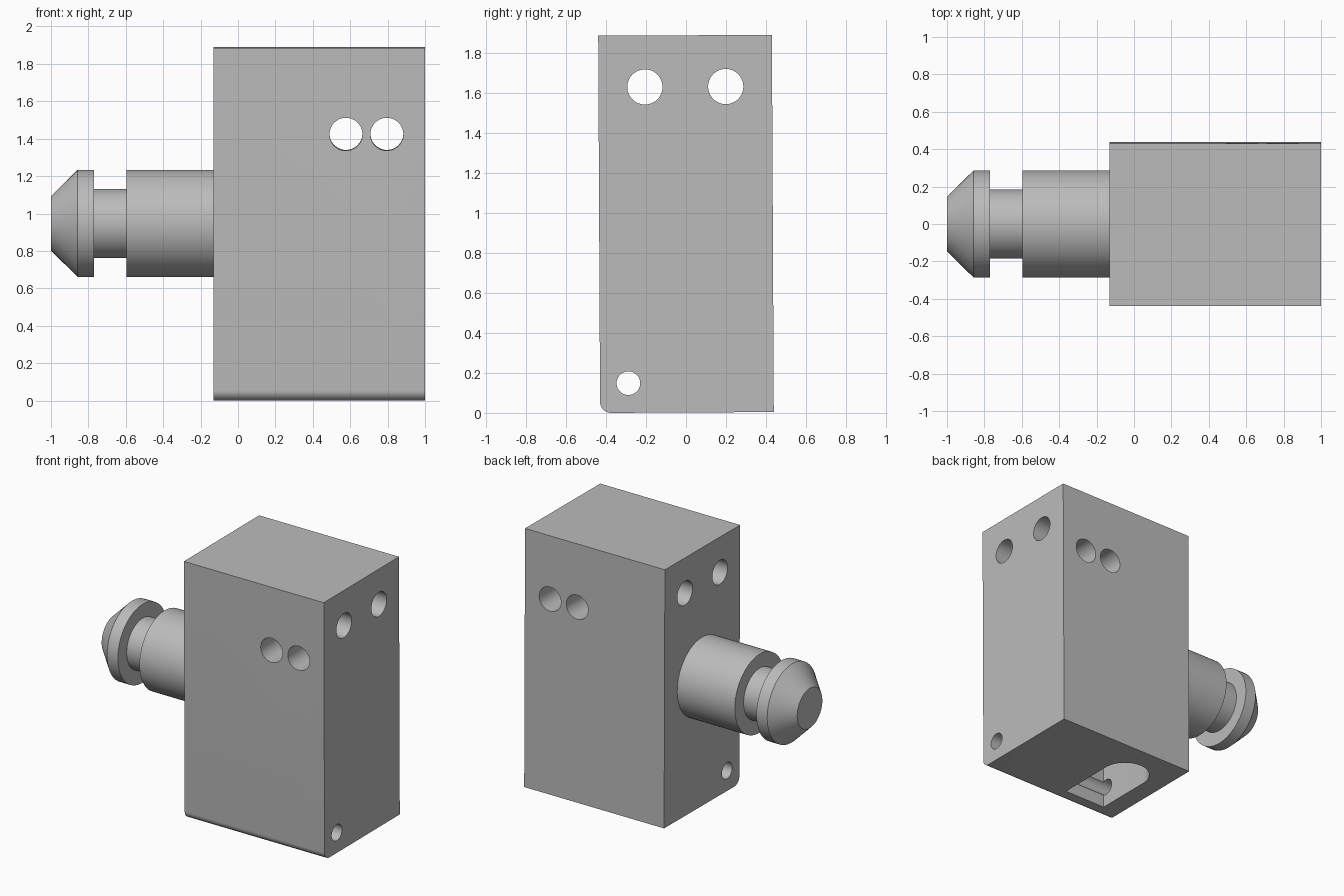
import bpy, bmesh, math
from mathutils import Matrix, Vector

cube = bpy.data.objects.get("Cube")
if cube:
    bpy.data.objects.remove(cube, do_unlink=True)

grey = bpy.data.materials.new("plain grey")
grey.use_nodes = True
colour = (0.5, 0.5, 0.5, 1)
grey.diffuse_color = colour
grey.node_tree.nodes["Principled BSDF"].inputs["Base Color"].default_value = colour

HALF_Y, HEIGHT, LEFT, RIGHT = 0.434, 1.885, -0.13, 1.0
AXIS_Z = 0.945
TILT = (Matrix.Translation((0, 0, AXIS_Z + 0.002)) @ Matrix.Rotation(0.005, 4, "X")
        @ Matrix.Translation((0, 0, -AXIS_Z)))


def make_object(name, bm):
    bmesh.ops.recalc_face_normals(bm, faces=bm.faces)
    mesh = bpy.data.meshes.new(name)
    bm.to_mesh(mesh)
    bm.free()
    mesh.materials.append(grey)
    obj = bpy.data.objects.new(name, mesh)
    bpy.context.collection.objects.link(obj)
    return obj


def prism(name, outline, offset):
    """Extrude a closed outline of points along an offset."""
    bm = bmesh.new()
    face = bm.faces.new([bm.verts.new(p) for p in outline])
    new = bmesh.ops.extrude_face_region(bm, geom=[face])["geom"]
    verts = [v for v in new if isinstance(v, bmesh.types.BMVert)]
    bmesh.ops.translate(bm, verts=verts, vec=offset)
    return make_object(name, bm)


def arc(cx, cy, r, start, end, steps):
    angles = [math.radians(start + (end - start) * i / steps) for i in range(steps + 1)]
    return [(cx + r * math.cos(a), cy + r * math.sin(a)) for a in angles]


def cut(target, cutter):
    mod = target.modifiers.new("cut", "BOOLEAN")
    mod.operation = "DIFFERENCE"
    mod.solver = "EXACT"
    mod.object = cutter
    bpy.context.view_layer.objects.active = target
    bpy.ops.object.modifier_apply(modifier=mod.name)
    bpy.data.objects.remove(cutter, do_unlink=True)


def finish(obj):
    obj.data.transform(TILT)
    bpy.ops.object.select_all(action="DESELECT")
    obj.select_set(True)
    bpy.context.view_layer.objects.active = obj
    bpy.ops.object.shade_smooth_by_angle(angle=math.radians(30))


# Block with a rounded lower front edge
R = 0.055
side = arc(R - HALF_Y, R, R, 180, 270, 10)
side += [(HALF_Y, 0), (HALF_Y, HEIGHT), (-HALF_Y, HEIGHT)]
block = prism("block", [(LEFT, y, z) for y, z in side], (RIGHT - LEFT, 0, 0))

# Bottom pocket: square at the front, round at the back
slot_x, slot_r = 0.18, 0.17
slot = arc(slot_x, 0.11, slot_r, 0, 180, 32)
slot += [(slot_x - slot_r, -0.32), (slot_x + slot_r, -0.32)]
cut(block, prism("pocket_cutter", [(x, y, -0.1) for x, y in slot], (0, 0, 0.9)))

# Holes through the sides
for y, z, r in ((-0.202, 1.628, 0.088), (0.202, 1.628, 0.088), (-0.292, 0.148, 0.059)):
    ring = arc(y, z, r, 0, 360, 48)[:-1]
    cut(block, prism("side_hole_cutter", [(-0.5, a, b) for a, b in ring], (2, 0, 0)))

# Holes through front and back
for x in (0.577, 0.796):
    ring = arc(x, 1.424, 0.088, 0, 360, 48)[:-1]
    cut(block, prism("front_hole_cutter", [(a, -1, b) for a, b in ring], (0, 2, 0)))
finish(block)

# Turned pin with a neck and a tapered head
profile = [(-1, 0), (-1, 0.145), (-0.857, 0.287), (-0.77, 0.287), (-0.77, 0.185),
           (-0.595, 0.185), (-0.595, 0.287), (LEFT, 0.287)]
bm = bmesh.new()
verts = [bm.verts.new((x, 0, AXIS_Z + r)) for x, r in profile]
edges = [bm.edges.new(pair) for pair in zip(verts, verts[1:])]
bmesh.ops.spin(bm, geom=verts + edges, cent=Vector((0, 0, AXIS_Z)), axis=(1, 0, 0),
               angle=math.tau, steps=64)
bmesh.ops.remove_doubles(bm, verts=bm.verts, dist=0.0001)
finish(make_object("pin", bm))
